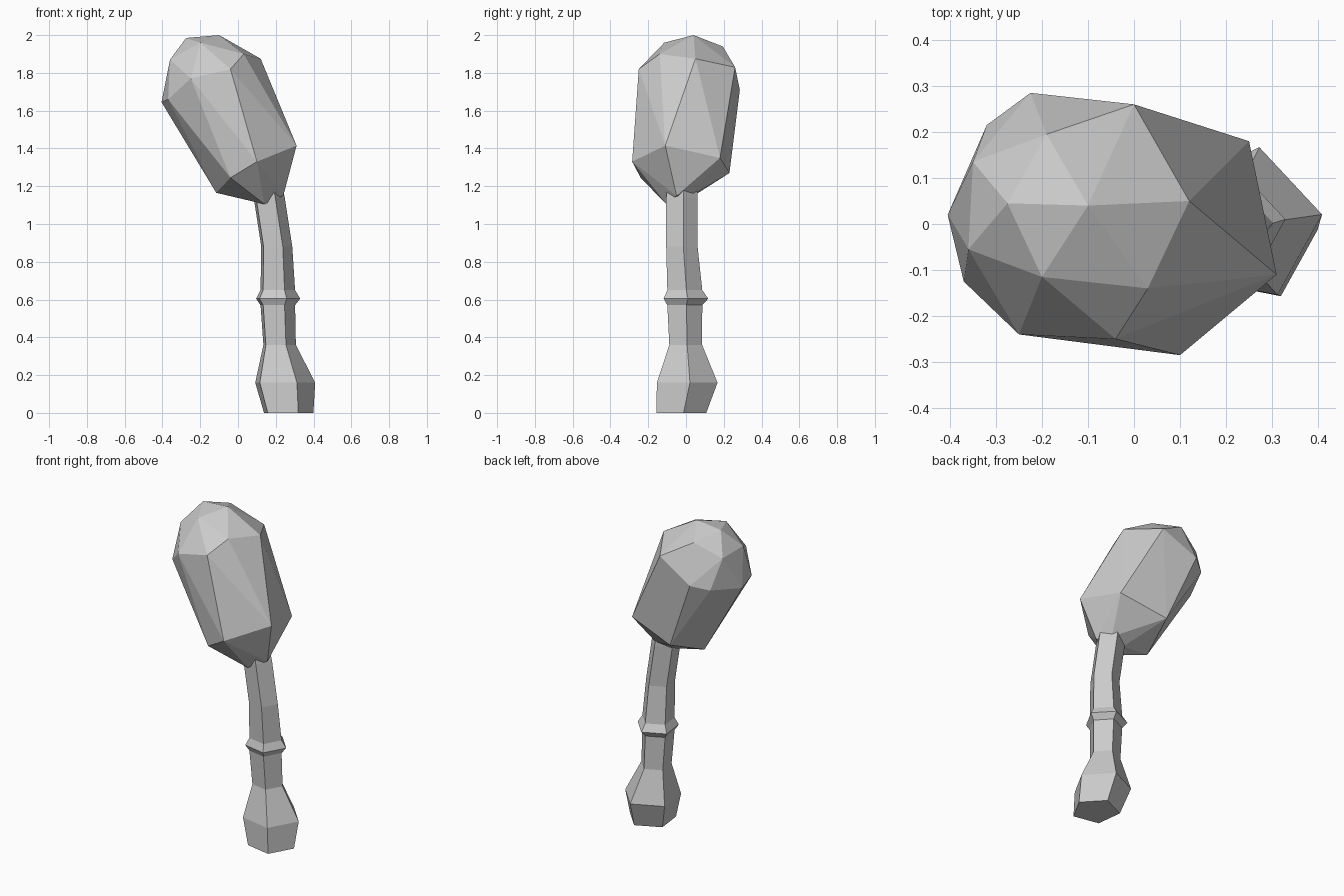
import bpy
import bmesh
import math
from mathutils import Vector

# Remove the default object only
default = bpy.data.objects.get("Cube")
if default:
    bpy.data.objects.remove(default, do_unlink=True)


def make_material(name, color):
    material = bpy.data.materials.new(name)
    material.use_nodes = True
    material.diffuse_color = color
    material.node_tree.nodes["Principled BSDF"].inputs["Base Color"].default_value = color
    return material


def finish_object(name, bm, material):
    """Turn the bmesh into a flat shaded object with outward normals."""
    bmesh.ops.recalc_face_normals(bm, faces=bm.faces)
    mesh = bpy.data.meshes.new(name)
    bm.to_mesh(mesh)
    bm.free()
    mesh.materials.append(material)
    obj = bpy.data.objects.new(name, mesh)
    bpy.context.scene.collection.objects.link(obj)
    return obj


def loft_rings(name, rings, sides, turn, material):
    """Skin a stack of regular polygons given as (x, y, z, radius)."""
    bm = bmesh.new()
    loops = []
    for x, y, z, radius in rings:
        loop = []
        for i in range(sides):
            angle = turn + math.tau * i / sides
            offset = Vector((math.cos(angle), math.sin(angle), 0)) * radius
            loop.append(bm.verts.new(Vector((x, y, z)) + offset))
        loops.append(loop)
    for lower, upper in zip(loops, loops[1:]):
        for i in range(sides):
            j = (i + 1) % sides
            bm.faces.new((lower[i], lower[j], upper[j], upper[i]))
    bm.faces.new(loops[0][::-1])
    bm.faces.new(loops[-1])
    return finish_object(name, bm, material)


def faceted_hull(name, rings, scale, material):
    """Wrap a faceted skin around the corner points of several rings."""
    bm = bmesh.new()
    for ring in rings:
        for corner in ring:
            bm.verts.new(Vector(corner) * scale)
    result = bmesh.ops.convex_hull(bm, input=bm.verts)
    spare = [g for g in result["geom_interior"] if isinstance(g, bmesh.types.BMVert)]
    bmesh.ops.delete(bm, geom=spare, context="VERTS")
    return finish_object(name, bm, material)


grey = make_material("plain grey", (0.6, 0.6, 0.6, 1.0))

# Five sided trunk: flared foot, collar in the middle, leaning neck
trunk_rings = [
    (0.26, -0.03, 0, 0.14),
    (0.24, 0, 0.16, 0.17),
    (0.215, -0.005, 0.36, 0.092),
    (0.205, -0.01, 0.57, 0.098),
    (0.205, -0.005, 0.605, 0.125),
    (0.205, -0.01, 0.65, 0.098),
    (0.2, -0.025, 0.88, 0.088),
    (0.16, -0.025, 1.14, 0.088),
    (0.14, -0.025, 1.27, 0.08),
]
loft_rings("trunk", trunk_rings, 5, math.radians(7), grey)

# Leaning faceted crown, corners in hundredths of a unit
cap = [(-10, 4, 200), (-27.5, 4.5, 198.5), (-19, 19.5, 194), (-20, -11.5, 196)]
shoulder = [(12, 5, 187.5), (3, -14, 190), (-36, -5.5, 187), (-35, 13.5, 186)]
upper_rim = [(0, 26, 183), (-4, -25, 182), (-25, -24, 177), (-37, -12.5, 166),
             (-40.5, 2, 164.5), (-32, 21.5, 168), (-22.5, 28.5, 171)]
lower_rim = [(31, -11, 141.5), (25, 18, 135), (-5, 23, 127),
             (-11.5, -2, 116.5), (-4, -24, 124.5), (10, -28.5, 133)]
underside = [(14, -10.5, 110.5), (24, -5, 115), (19, 3, 115), (9, 1, 113)]
faceted_hull("crown", [cap, shoulder, upper_rim, lower_rim, underside], 0.01, grey)
